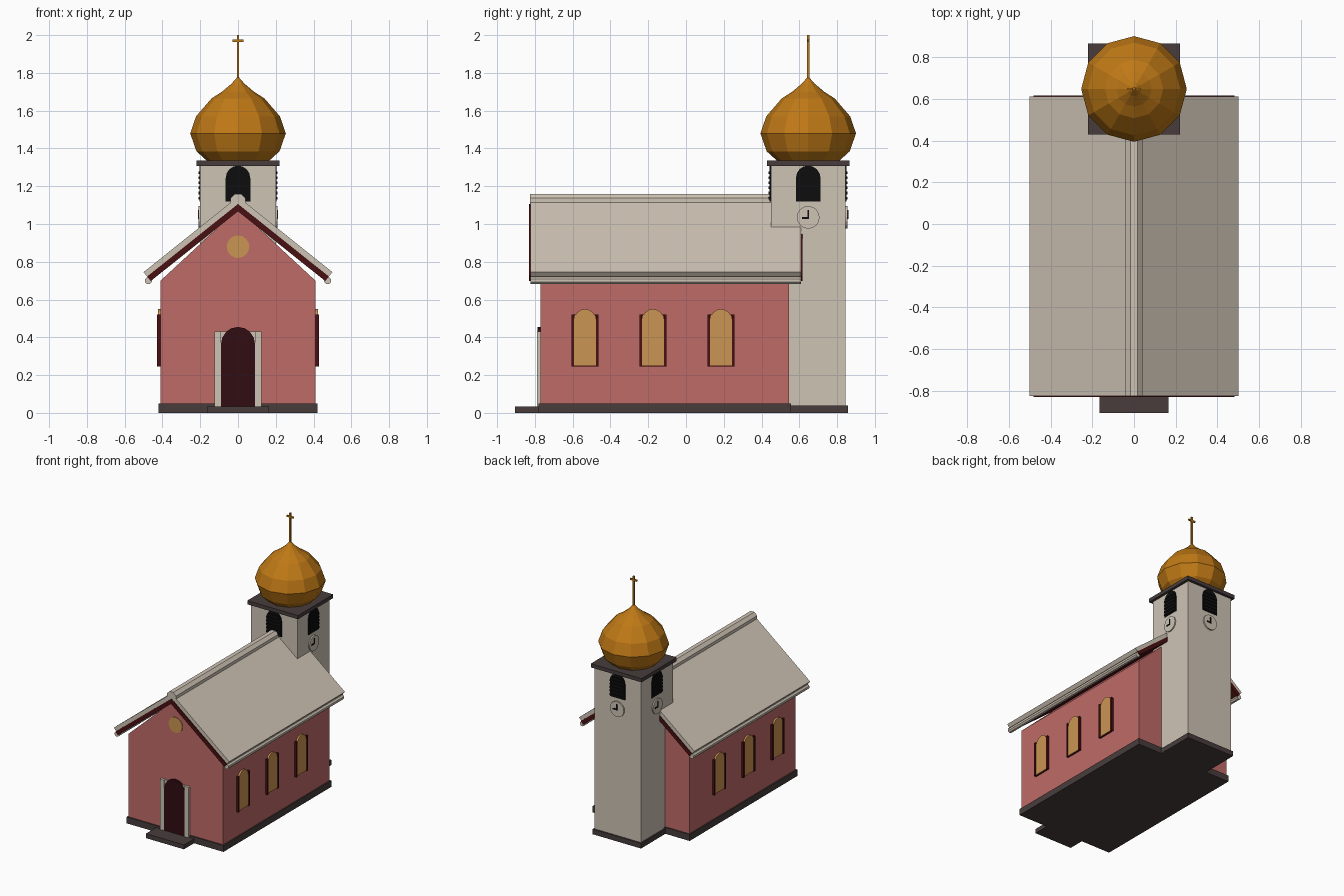
import bpy, bmesh, math
from mathutils import Matrix, Vector

if "Cube" in bpy.data.objects:
    bpy.data.objects.remove(bpy.data.objects["Cube"])


def mat(name, r, g, b):
    m = bpy.data.materials.new(name)
    m.diffuse_color = (r, g, b, 1)
    m.use_nodes = True
    m.node_tree.nodes["Principled BSDF"].inputs["Base Color"].default_value = m.diffuse_color
    return m


PINK = mat("pink_plaster", 0.52, 0.145, 0.135)
CREAM = mat("cream", 0.62, 0.55, 0.46)
MAROON = mat("maroon_wood", 0.065, 0.005, 0.006)
DOOR = mat("dark_door", 0.03, 0.004, 0.006)
STONE = mat("dark_stone", 0.065, 0.046, 0.046)
GOLD = mat("gold", 0.52, 0.19, 0.008)
GLASS = mat("amber_glass", 0.6, 0.3, 0.085)
BLACK = mat("black", 0.004, 0.004, 0.004)


def finish(name, bm, material):
    bmesh.ops.recalc_face_normals(bm, faces=bm.faces)
    me = bpy.data.meshes.new(name)
    bm.to_mesh(me)
    bm.free()
    me.materials.append(material)
    ob = bpy.data.objects.new(name, me)
    bpy.context.collection.objects.link(ob)
    return ob


def box(name, x0, x1, y0, y1, z0, z1, material):
    bm = bmesh.new()
    bmesh.ops.create_cube(bm, size=1)
    for v in bm.verts:
        v.co = Vector(((x0 + x1) / 2 + v.co.x * (x1 - x0),
                       (y0 + y1) / 2 + v.co.y * (y1 - y0),
                       (z0 + z1) / 2 + v.co.z * (z1 - z0)))
    return finish(name, bm, material)


def prism(name, profile, d0, d1, material, matrix=Matrix()):
    """Extrude an (x, z) profile along y from d0 to d1, then place it."""
    bm = bmesh.new()
    a = [bm.verts.new(matrix @ Vector((x, d0, z))) for x, z in profile]
    b = [bm.verts.new(matrix @ Vector((x, d1, z))) for x, z in profile]
    bm.faces.new(a)
    bm.faces.new(b[::-1])
    n = len(a)
    for i in range(n):
        bm.faces.new((a[i], b[i], b[(i + 1) % n], a[(i + 1) % n]))
    return finish(name, bm, material)


def rect(x0, x1, z0, z1):
    return [(x0, z0), (x1, z0), (x1, z1), (x0, z1)]


def arch(w, z0, z1, n=8):
    zc = z1 - w
    return [(-w, z0), (w, z0)] + [(w * math.cos(math.pi * i / n),
                                   zc + w * math.sin(math.pi * i / n)) for i in range(n + 1)]


def circle(x, z, r, n, phase=0.0):
    return [(x + r * math.cos(phase + math.tau * i / n),
             z + r * math.sin(phase + math.tau * i / n)) for i in range(n)]


def facing(angle, x, y):
    """Place a part whose outside is local -y at (x, y), turned about z."""
    return Matrix.Translation((x, y, 0)) @ Matrix.Rotation(angle, 4, 'Z')


# Nave: plinth, walls and gable
box("nave_plinth", -0.42, 0.42, -0.78, 0.555, 0, 0.05, STONE)
box("nave_walls", -0.41, 0.41, -0.77, 0.545, 0.01, 0.70, PINK)
prism("gable", [(-0.41, 0.70), (0.41, 0.70), (0, 1.08)], -0.77, 0.545, PINK)
box("door_step", -0.165, 0.165, -0.905, -0.77, 0, 0.035, STONE)

# Roof: cream covering, maroon boards beneath, ridge and eave rolls
prism("roof_covering", [(0, 1.145), (0.5, 0.745), (0.481, 0.722), (0, 1.105),
                        (-0.481, 0.722), (-0.5, 0.745)], -0.823, 0.61, CREAM)
prism("roof_boards", [(0, 1.106), (0.481, 0.722), (0.462, 0.698), (0, 1.067),
                      (-0.462, 0.698), (-0.481, 0.722)], -0.83, 0.616, MAROON)
prism("ridge_roll", circle(0, 1.12, 0.043, 8, math.pi / 8), -0.825, 0.47, CREAM)
for s, side in ((-1, "left"), (1, "right")):
    prism("eave_roll_" + side, circle(s * 0.475, 0.70, 0.02, 8, math.pi / 8),
          -0.823, 0.61, CREAM)

# Front door and round gable window
prism("door_surround", rect(-0.125, 0.125, 0.03, 0.43), -0.78, -0.769, CREAM)
prism("door", arch(0.09, 0.03, 0.455), -0.785, -0.769, DOOR)
for s in (-1, 1):
    x = sorted((s * 0.09, s * 0.125))
    prism("door_jamb", rect(*x, 0.03, 0.43), -0.79, -0.769, CREAM)
prism("gable_window", circle(0, 0.88, 0.06, 16), -0.775, -0.769, GLASS)

# Arched side windows
for s in (-1, 1):
    for y in (-0.535, -0.175, 0.185):
        m = facing(s * math.pi / 2, s * 0.41, y)
        prism("window_back", rect(-0.072, 0.072, 0.245, 0.52), -0.008, 0.001, MAROON, m)
        prism("window_pane", arch(0.058, 0.25, 0.55), -0.013, 0.001, GLASS, m)
        for t in (-1, 1):
            prism("window_jamb", rect(*sorted((t * 0.058, t * 0.072)), 0.245, 0.52),
                  -0.018, 0.001, MAROON, m)

# Bell tower
TY = 0.647
box("tower_base", -0.21, 0.21, TY - 0.21, TY + 0.21, 0, 0.04, STONE)
box("tower", -0.2, 0.2, TY - 0.198, TY + 0.198, 0.01, 1.31, CREAM)
box("tower_cap", -0.22, 0.22, TY - 0.218, TY + 0.218, 1.308, 1.337, STONE)

# Louvred openings on all four sides, clocks on the three clear ones
for k in range(4):
    a = k * math.pi / 2
    m = facing(a, 0.199 * math.sin(a), TY - 0.199 * math.cos(a))
    prism("belfry_opening", arch(0.065, 1.12, 1.309), -0.005, 0.001, BLACK, m)
    for i in range(6):
        z = 1.13 + i * 0.027
        w = 0.063 if z < 1.24 else 0.045
        prism("louvre", rect(-w, w, z, z + 0.014), -0.01, 0.001, BLACK, m)
    if k:
        prism("clock_face", circle(0, 1.035, 0.06, 16), -0.01, 0.001, CREAM, m)
        prism("minute_hand", rect(-0.004, 0.005, 1.03, 1.075), -0.013, -0.009, BLACK, m)
        prism("hour_hand", rect(-0.034, 0.005, 1.027, 1.038), -0.013, -0.009, BLACK, m)

# Onion dome: twelve-sided rings
rings = [(0.165, 1.335), (0.22, 1.385), (0.253, 1.48), (0.222, 1.57),
         (0.14, 1.665), (0.085, 1.70), (0.035, 1.742), (0.006, 1.775)]
bm = bmesh.new()
loops = [[bm.verts.new((x, TY + y, z)) for x, y in circle(0, 0, r, 12)] for r, z in rings]
for lo, hi in zip(loops, loops[1:]):
    for i in range(12):
        j = (i + 1) % 12
        bm.faces.new((lo[i], lo[j], hi[j], hi[i]))
bm.faces.new(loops[0][::-1])
bm.faces.new(loops[-1])
finish("onion_dome", bm, GOLD)

# Cross on top
box("cross_post", -0.006, 0.006, TY - 0.006, TY + 0.006, 1.76, 2.0, GOLD)
box("cross_bar", -0.03, 0.03, TY - 0.005, TY + 0.005, 1.964, 1.976, GOLD)
